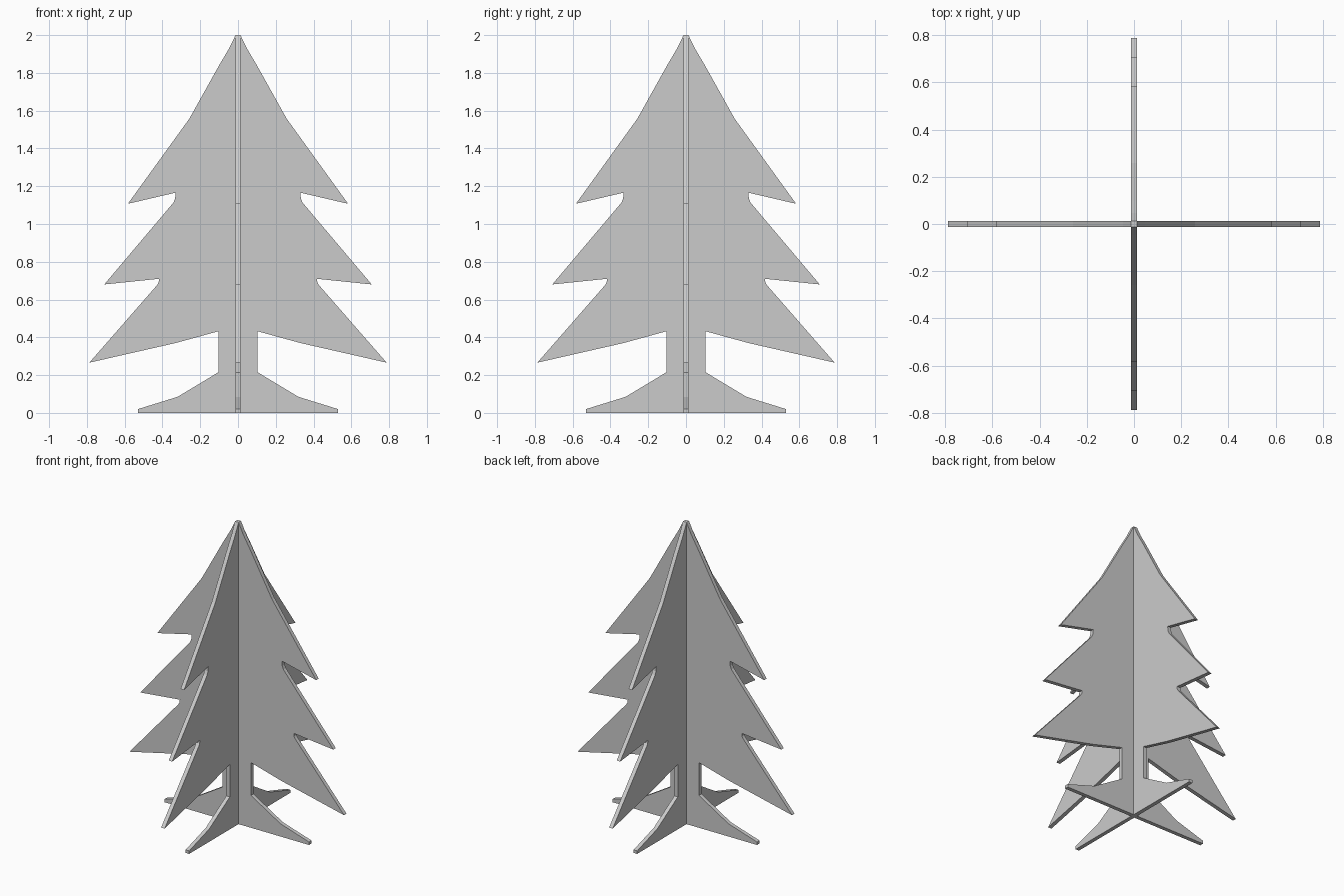
import bpy, bmesh
from math import radians
from mathutils import Matrix

if "Cube" in bpy.data.objects:
    bpy.data.objects.remove(bpy.data.objects["Cube"])

T = 0.013  # half thickness of the boards

# Right half of the tree outline (x, z), from foot to tip
HALF = [(0.53, 0), (0.53, 0.02), (0.32, 0.085), (0.104, 0.215), (0.104, 0.432),
        (0.33, 0.37), (0.787, 0.266), (0.428, 0.677), (0.42, 0.69), (0.418, 0.71),
        (0.708, 0.68), (0.342, 1.113), (0.333, 1.135), (0.33, 1.166), (0.583, 1.107),
        (0.258, 1.557), (0.1, 1.84), (0.047, 1.93), (T, 2.0)]


def board(name, angle):
    """Mirrored outline extruded to a flat board, turned about z."""
    outline = HALF + [(-x, z) for x, z in reversed(HALF)]
    bm = bmesh.new()
    face = bm.faces.new([bm.verts.new((x, -T, z)) for x, z in outline])
    ext = bmesh.ops.extrude_face_region(bm, geom=[face])
    moved = [v for v in ext["geom"] if isinstance(v, bmesh.types.BMVert)]
    bmesh.ops.translate(bm, vec=(0, 2 * T, 0), verts=moved)
    bmesh.ops.recalc_face_normals(bm, faces=bm.faces)
    bm.transform(Matrix.Rotation(radians(angle), 4, 'Z'))
    mesh = bpy.data.meshes.new(name)
    bm.to_mesh(mesh)
    bm.free()
    obj = bpy.data.objects.new(name, mesh)
    bpy.context.collection.objects.link(obj)
    return obj


# Two identical boards crossed at right angles and joined into one tree
tree = board("crossed_board_tree", 0)
cross = board("cross_board", 90)
mod = tree.modifiers.new("join", 'BOOLEAN')
mod.operation = 'UNION'
mod.solver = 'EXACT'
mod.object = cross
bpy.context.view_layer.objects.active = tree
bpy.ops.object.modifier_apply(modifier=mod.name)
bpy.data.objects.remove(cross)
